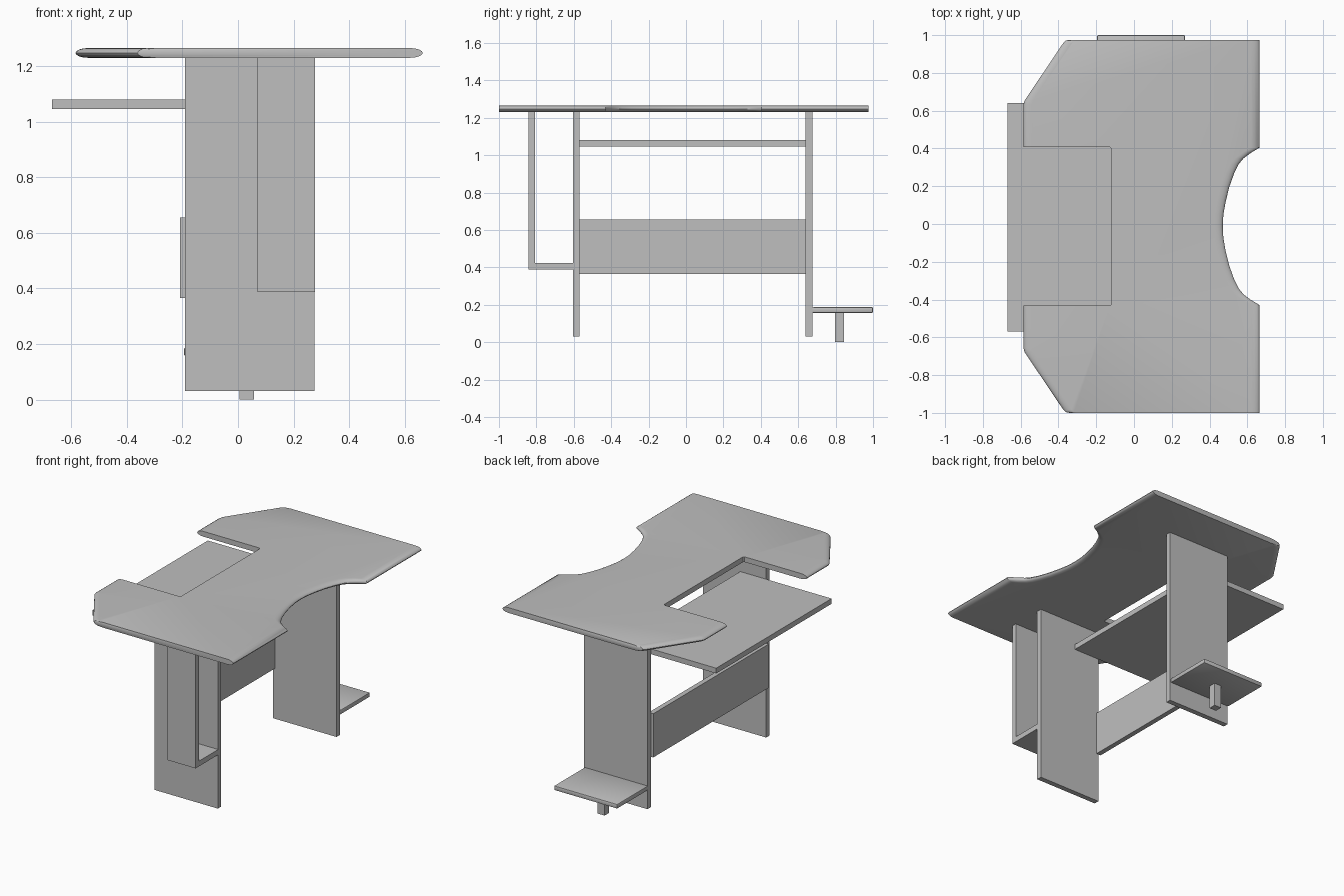
import bpy, bmesh, math

if "Cube" in bpy.data.objects:
    bpy.data.objects.remove(bpy.data.objects["Cube"])

grey = bpy.data.materials.new("light grey")
grey.use_nodes = True
colour = (0.52, 0.52, 0.52, 1)
grey.diffuse_color = colour
grey.node_tree.nodes["Principled BSDF"].inputs["Base Color"].default_value = colour


def add_object(name, bm):
    bmesh.ops.recalc_face_normals(bm, faces=bm.faces)
    mesh = bpy.data.meshes.new(name)
    bm.to_mesh(mesh)
    bm.free()
    mesh.materials.append(grey)
    obj = bpy.data.objects.new(name, mesh)
    bpy.context.collection.objects.link(obj)
    return obj


def board(name, x, y, z, round_edge=0):
    """Rectangular board between the given (low, high) limits."""
    bm = bmesh.new()
    bmesh.ops.create_cube(bm, size=1)
    for v in bm.verts:
        for i, (low, high) in enumerate((x, y, z)):
            v.co[i] = high if v.co[i] > 0 else low
    if round_edge:
        bmesh.ops.bevel(bm, geom=bm.edges[:], offset=round_edge, segments=2,
                        profile=0.5, affect='EDGES')
    return add_object(name, bm)


def smooth(obj):
    bpy.ops.object.select_all(action='DESELECT')
    obj.select_set(True)
    bpy.context.view_layer.objects.active = obj
    bpy.ops.object.shade_smooth_by_angle(angle=math.radians(35))


# Desk top: half outline, mirrored front to back
CENTRE_Y = -0.0125
half = [(0.47, 0), (0.473, 0.06), (0.485, 0.13), (0.505, 0.21), (0.53, 0.28),
        (0.555, 0.33), (0.58, 0.36), (0.62, 0.39), (0.665, 0.417),
        (0.665, 0.9875), (-0.34, 0.9875), (-0.362, 0.983), (-0.375, 0.97),
        (-0.58, 0.665), (-0.585, 0.645), (-0.585, 0.42), (-0.128, 0.42),
        (-0.12, 0.412)]
outline = half + [(x, -y) for x, y in reversed(half[1:])]


def inset_x(x, amount):
    """Draw the curved rims in along x, leaving the notch square."""
    if x > 0:
        return x - amount
    return x + amount if x < -0.2 else x


# Stack the outline in layers to give the rim an elliptical section
bm = bmesh.new()
MID_Z, HALF_T, RIM, STEPS = 1.248, 0.0175, 0.045, 8
rings = []
for i in range(STEPS + 1):
    a = math.radians(-90 + 180 * i / STEPS)
    rings.append([bm.verts.new((inset_x(x, RIM * (1 - math.cos(a))),
                                y + CENTRE_Y, MID_Z + HALF_T * math.sin(a)))
                  for x, y in outline])
for low, high in zip(rings, rings[1:]):
    for j in range(len(outline)):
        k = (j + 1) % len(outline)
        bm.faces.new((low[j], low[k], high[k], high[j]))
bm.faces.new(rings[0])
bm.faces.new(rings[-1])
smooth(add_object("desk_top", bm))

# Upright end panels
LEG_X = (-0.19, 0.275)
for name, y in (("front_leg_panel", (-0.605, -0.57)), ("back_leg_panel", (0.64, 0.675))):
    board(name, LEG_X, y, (0.03, 1.231))

# Boards spanning the legs
board("keyboard_shelf", (-0.67, 0.0), (-0.57, 0.64), (1.046, 1.081))
board("modesty_panel", (-0.208, -0.175), (-0.57, 0.64), (0.365, 0.655))

# Open storage bay on the front leg
board("bay_side", (0.07, 0.278), (-0.842, -0.808), (0.388, 1.231))
board("bay_floor", (0.07, 0.278), (-0.808, -0.605), (0.388, 0.423))

# Low stand on the back leg
smooth(board("stand_shelf", (-0.195, 0.27), (0.675, 1.0), (0.157, 0.187), 0.006))
board("stand_foot", (0.006, 0.057), (0.797, 0.845), (0, 0.158))
